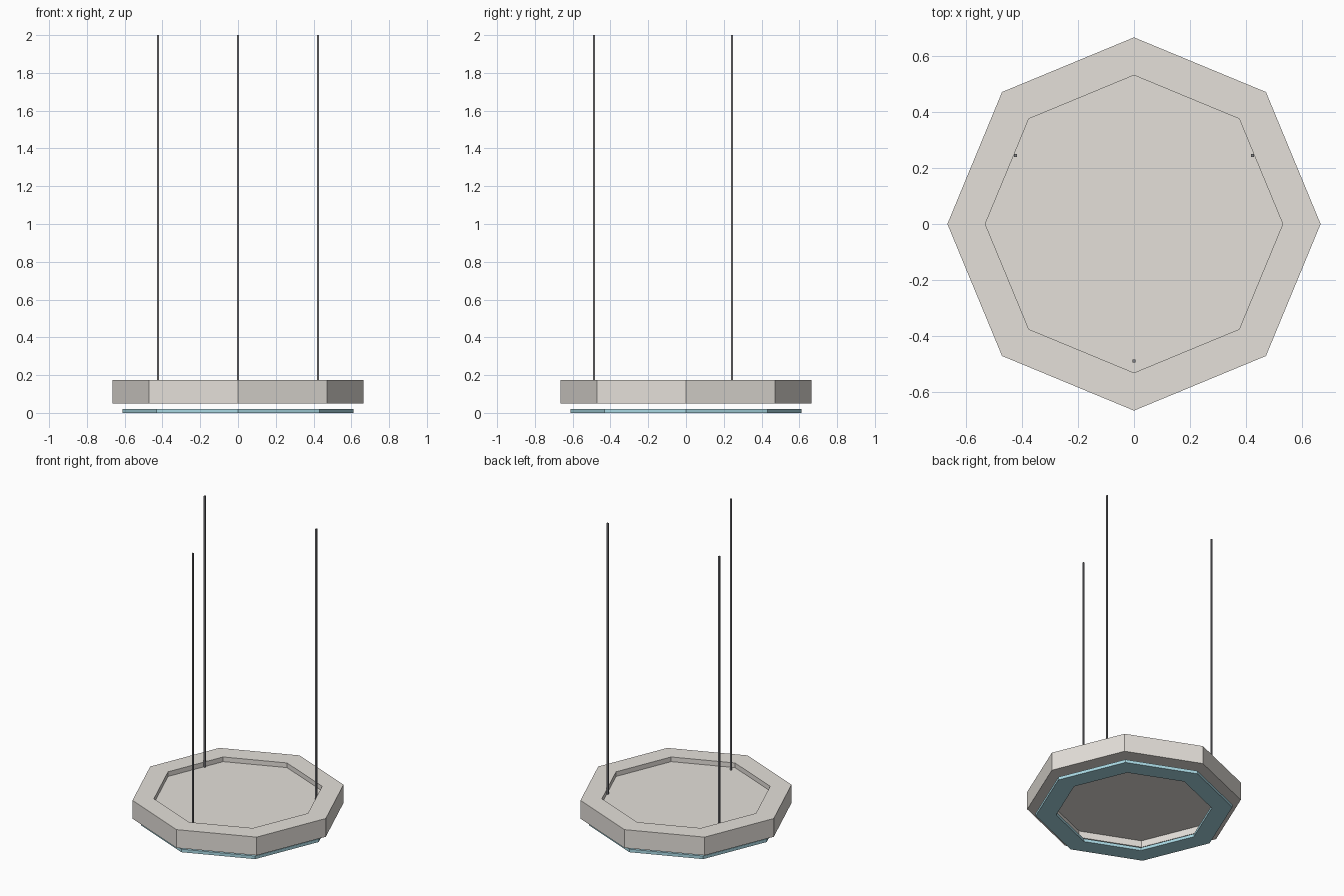
import bpy, bmesh, math

if "Cube" in bpy.data.objects:
    bpy.data.objects.remove(bpy.data.objects["Cube"])

def mat(name, c):
    m = bpy.data.materials.new(name)
    m.diffuse_color = (*c, 1)
    m.use_nodes = True
    m.node_tree.nodes["Principled BSDF"].inputs["Base Color"].default_value = m.diffuse_color
    return m

stone = mat("warm_grey", (0.78, 0.745, 0.70))
glass = mat("pale_teal", (0.40, 0.69, 0.77))
metal = mat("mid_grey_metal", (0.22, 0.22, 0.235))

def finish(name, bm, material):
    bmesh.ops.recalc_face_normals(bm, faces=bm.faces)
    me = bpy.data.meshes.new(name)
    bm.to_mesh(me)
    bm.free()
    me.materials.append(material)
    ob = bpy.data.objects.new(name, me)
    bpy.context.collection.objects.link(ob)
    return ob

def circle(bm, r, z, n, x=0, y=0, phase=0):
    return [bm.verts.new((x + r * math.cos(2 * math.pi * i / n + phase),
                          y + r * math.sin(2 * math.pi * i / n + phase), z))
            for i in range(n)]

def ring(name, r_out, r_in, z0, z1, material, n=8):
    bm = bmesh.new()
    loops = [circle(bm, r, z, n) for r, z in
             ((r_out, z0), (r_out, z1), (r_in, z1), (r_in, z0))]
    for k in range(4):
        a, b = loops[k], loops[(k + 1) % 4]
        for i in range(n):
            j = (i + 1) % n
            bm.faces.new((a[i], a[j], b[j], b[i]))
    return finish(name, bm, material)

def prism(name, r, z0, z1, material, n, x=0, y=0, phase=0):
    bm = bmesh.new()
    a = circle(bm, r, z0, n, x, y, phase)
    b = circle(bm, r, z1, n, x, y, phase)
    bm.faces.new(a[::-1])
    bm.faces.new(b)
    for i in range(n):
        j = (i + 1) % n
        bm.faces.new((a[i], a[j], b[j], b[i]))
    return finish(name, bm, material)

# Octagonal frame with a recessed panel
ring("frame", 0.665, 0.53, 0.05, 0.175, stone)
prism("panel", 0.53, 0.095, 0.143, stone, 8)

# Thin light ring floating just below the frame
ring("light_ring", 0.612, 0.485, 0.0, 0.021, glass)

# Three square suspension rods
for k, deg in enumerate((30, 150, 270)):
    t = math.radians(deg)
    prism(f"rod_{k + 1}", 0.007, 0.143, 2.0, metal, 4,
          0.488 * math.cos(t), 0.488 * math.sin(t), math.pi / 4)
